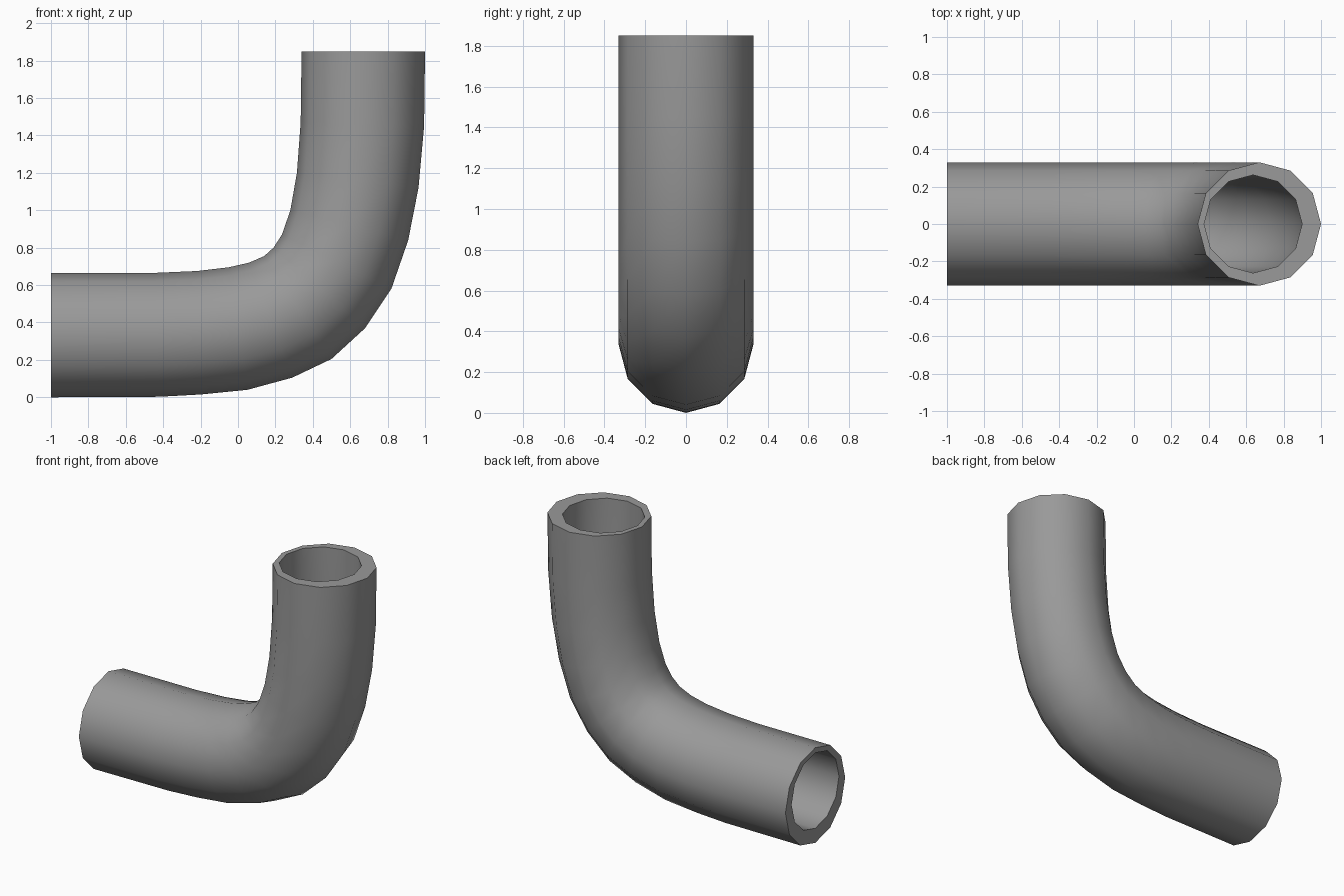
import bpy, bmesh, math
from mathutils import Vector

if "Cube" in bpy.data.objects:
    bpy.data.objects.remove(bpy.data.objects["Cube"])

SIDES = 12
# matching (x, z) stations: outside of the bend, inside of the bend
stations = [
    ((-1.0, 0.0), (-1.0, 0.665)),
    ((-0.42, 0.003), (-0.45, 0.665)),
    ((-0.2, 0.015), (-0.22, 0.675)),
    ((0.05, 0.04), (-0.05, 0.695)),
    ((0.29, 0.105), (0.06, 0.72)),
    ((0.5, 0.205), (0.14, 0.755)),
    ((0.68, 0.37), (0.19, 0.8)),
    ((0.82, 0.58), (0.235, 0.87)),
    ((0.91, 0.84), (0.28, 1.0)),
    ((0.965, 1.12), (0.315, 1.2)),
    ((0.995, 1.45), (0.335, 1.47)),
    ((1.0, 1.85), (0.34, 1.85)),
]

bm = bmesh.new()


def ring(station, radius, shift):
    """12-sided cross-section; shift moves it toward the inside of the bend."""
    a, b = (Vector((p[0], 0, p[1])) for p in station)
    out = (a - b).normalized()
    side = Vector((0, 1, 0))
    centre = (a + b) / 2 - out * shift
    r = (a - b).length / 2 * radius / 0.33
    verts = []
    for i in range(SIDES):
        t = math.tau * i / SIDES
        verts.append(bm.verts.new(centre + out * r * math.cos(t) + side * radius * math.sin(t)))
    return verts


def bridge(r1, r2):
    for i in range(SIDES):
        j = (i + 1) % SIDES
        bm.faces.new((r1[i], r1[j], r2[j], r2[i]))


# outer wall, then back along the bore, closed by the two end rims
rings = [ring(s, 0.33, 0) for s in stations]
rings += [ring(s, 0.262, 0.033) for s in reversed(stations)]
for k in range(len(rings)):
    bridge(rings[k], rings[(k + 1) % len(rings)])
bmesh.ops.recalc_face_normals(bm, faces=bm.faces)

mesh = bpy.data.meshes.new("elbow_pipe")
bm.to_mesh(mesh)
bm.free()
pipe = bpy.data.objects.new("elbow_pipe", mesh)
bpy.context.collection.objects.link(pipe)

# dark grey metal
metal = bpy.data.materials.new("dark_grey")
metal.diffuse_color = (0.32, 0.32, 0.32, 1)
metal.use_nodes = True
metal.node_tree.nodes["Principled BSDF"].inputs["Base Color"].default_value = metal.diffuse_color
mesh.materials.append(metal)

bpy.context.view_layer.objects.active = pipe
pipe.select_set(True)
bpy.ops.object.shade_smooth_by_angle(angle=math.radians(40))
